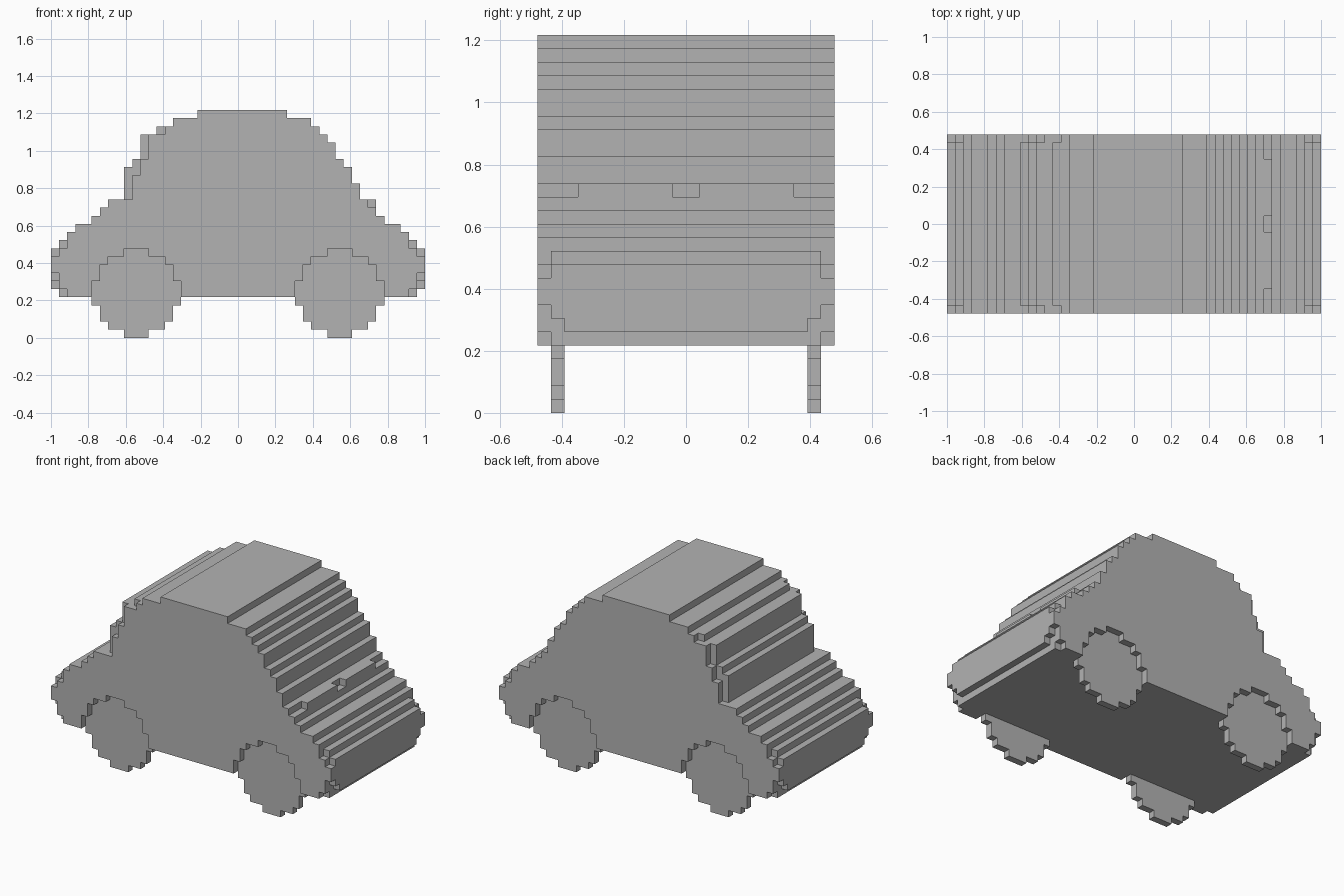
import bpy
import bmesh
from mathutils import Vector

if "Cube" in bpy.data.objects:
    bpy.data.objects.remove(bpy.data.objects["Cube"])

LENGTH, WIDTH = 46, 22          # size in blocks
UNIT = 2 / LENGTH

grey = bpy.data.materials.new("plain_grey")
grey.use_nodes = True
colour = (0.45, 0.45, 0.45, 1)
grey.diffuse_color = colour
grey.node_tree.nodes["Principled BSDF"].inputs["Base Color"].default_value = colour


def block_object(name, cells):
    """Skin a set of blocks with its outer faces and merge flat areas."""
    bm = bmesh.new()
    corners = {}

    def corner(p):
        key = tuple(p)
        if key not in corners:
            x, y, z = key
            corners[key] = bm.verts.new(
                ((x - LENGTH / 2) * UNIT, (y - WIDTH / 2) * UNIT, z * UNIT))
        return corners[key]

    for cell in cells:
        for axis in range(3):
            u, v = [0, 0, 0], [0, 0, 0]
            u[(axis + 1) % 3] = v[(axis + 2) % 3] = 1
            for side in (0, 1):
                near = list(cell)
                near[axis] += 2 * side - 1
                if tuple(near) in cells:
                    continue
                base = list(cell)
                base[axis] += side
                b, du, dv = (tuple(base), u, v) if side else (tuple(base), v, u)
                b, du, dv = Vector(b), Vector(du), Vector(dv)
                ring = [b, b + du, b + du + dv, b + dv]
                bm.faces.new([corner([round(c) for c in p]) for p in ring])
    bmesh.ops.dissolve_limit(bm, angle_limit=0.01, verts=bm.verts, edges=bm.edges)
    mesh = bpy.data.meshes.new(name)
    bm.to_mesh(mesh)
    bm.free()
    mesh.materials.append(grey)
    obj = bpy.data.objects.new(name, mesh)
    bpy.context.collection.objects.link(obj)


# Body outline: first and last block of each row, from the sill to the roof
SILL = 5
rear = [1] + [0] * 5 + [1, 2, 3, 5, 6, 7] + [9] * 4 + [10] + [11] * 3 + [13, 15, 18]
nose = [45] + [46] * 5 + [45, 44, 43, 41, 40, 39, 38, 38, 37, 37, 36, 35, 35, 34, 33, 32, 29]

# Rows set one block further in on the outermost side layer
END_INSET = {5, 6, 7, 10, 11}
SCREEN_INSET = {17, 18, 19, 20, 22, 23, 24, 25, 21}

body = set()
for row, (start, stop) in enumerate(zip(rear, nose)):
    z = row + SILL
    for y in range(WIDTH):
        layer = min(y, WIDTH - 1 - y)
        a, b = start, stop
        if layer == 0:
            if z in END_INSET:
                a, b = a + 1, b - 1
            elif z in SCREEN_INSET:
                a += 2 if z == 20 else 1
        elif layer == 1 and z == 6:
            a, b = a + 1, b - 1
        body.update((x, y, z) for x in range(a, b))

# Two low ridges at the foot of the sloped window
for first in (3, 12):
    body.update((39, y, 16) for y in range(first, first + 7))


# Stepped discs for the wheels, each in a matching recess in the body side
def disc(centre, y):
    half = [1, 3, 4, 4, 5, 5, 5, 4, 4, 3, 1]
    return {(x, y, z) for z, h in enumerate(half)
            for x in range(centre - h, centre + h + 1)}


for end, centre in (("rear", 10), ("front", 35)):
    for side, outer, inner in (("right", 0, 1), ("left", WIDTH - 1, WIDTH - 2)):
        body -= disc(centre, outer) | disc(centre, inner)
        block_object(f"{end}_{side}_wheel", disc(centre, inner))

block_object("car_body", body)
